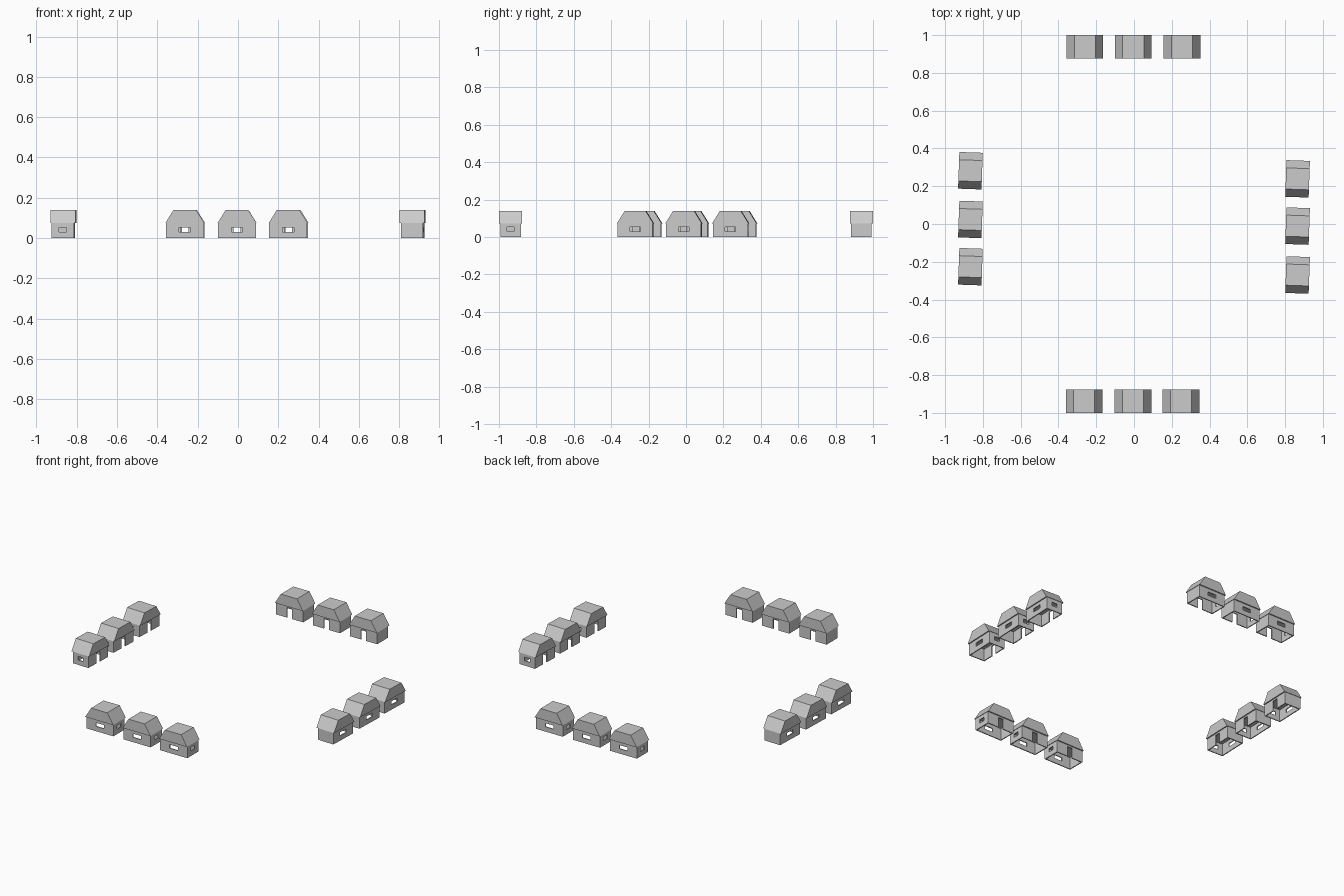
import bpy, bmesh
from math import radians
from mathutils import Matrix, Vector

if "Cube" in bpy.data.objects:
    bpy.data.objects.remove(bpy.data.objects["Cube"])


def box(name, lo, hi):
    """Axis-aligned box object between two corners."""
    lo, hi = Vector(lo), Vector(hi)
    bm = bmesh.new()
    bmesh.ops.create_cube(bm, size=1)
    for v in bm.verts:
        v.co = (lo + hi) / 2 + Vector(a * b for a, b in zip(v.co, hi - lo))
    me = bpy.data.meshes.new(name)
    bm.to_mesh(me)
    bm.free()
    ob = bpy.data.objects.new(name, me)
    bpy.context.collection.objects.link(ob)
    return ob


# Master house: outer long side faces -y, window end faces +x
L, D, H, T = 0.094, 0.055, 0.076, 0.006   # half length, half depth, wall height, thickness
walls = box("walls_master", (-L, -D, 0), (L, D, H))
cutters = [
    box("room_cutter", (-L + T, -D + T, -0.02), (L - T, D - T, H + 0.02)),
    box("long_window_cutter", (-0.028, -D - 0.02, 0.03), (0.028, -D + 0.02, 0.053)),
    box("end_window_cutter", (L - 0.02, -0.019, 0.03), (L + 0.02, 0.019, 0.053)),
    box("door_cutter", (-0.018, D - 0.02, -0.02), (0.018, D + 0.02, 0.064)),
]
for c in cutters:
    m = walls.modifiers.new(c.name, 'BOOLEAN')
    m.operation, m.solver, m.object = 'DIFFERENCE', 'EXACT', c
bpy.context.view_layer.update()
deps = bpy.context.evaluated_depsgraph_get()
wall_mesh = bpy.data.meshes.new_from_object(walls.evaluated_get(deps))
for ob in [walls] + cutters:
    bpy.data.objects.remove(ob)

# Roof: trapezoid profile extruded across the depth
bm = bmesh.new()
profile = [(-0.097, 0.074), (0.097, 0.074), (0.056, 0.14), (-0.056, 0.14)]
face = bm.faces.new([bm.verts.new((x, -0.062, z)) for x, z in profile])
ext = bmesh.ops.extrude_face_region(bm, geom=[face])
bmesh.ops.translate(bm, vec=(0, 0.124, 0),
                    verts=[g for g in ext["geom"] if isinstance(g, bmesh.types.BMVert)])
bmesh.ops.recalc_face_normals(bm, faces=bm.faces)
roof_mesh = bpy.data.meshes.new("roof")
bm.to_mesh(roof_mesh)
bm.free()

# Four rows of three houses: (name, heading, house centres)
rows = [
    ("front", 0, [(x, -0.938) for x in (-0.264, -0.005, 0.249)]),
    ("right", 88, [(0.866, y) for y in (-0.27, -0.011, 0.239)]),
    ("back", 180, [(x, 0.938) for x in (-0.26, -0.004, 0.254)]),
    ("left", -92, [(-0.866, y) for y in (-0.226, 0.024, 0.282)]),
]
for row, angle, centres in rows:
    for i, (x, y) in enumerate(centres, 1):
        place = Matrix.Translation((x, y, 0)) @ Matrix.Rotation(radians(angle), 4, 'Z')
        for part, me in (("walls", wall_mesh), ("roof", roof_mesh)):
            ob = bpy.data.objects.new(f"{row}_house_{i}_{part}", me)
            bpy.context.collection.objects.link(ob)
            ob.matrix_world = place
